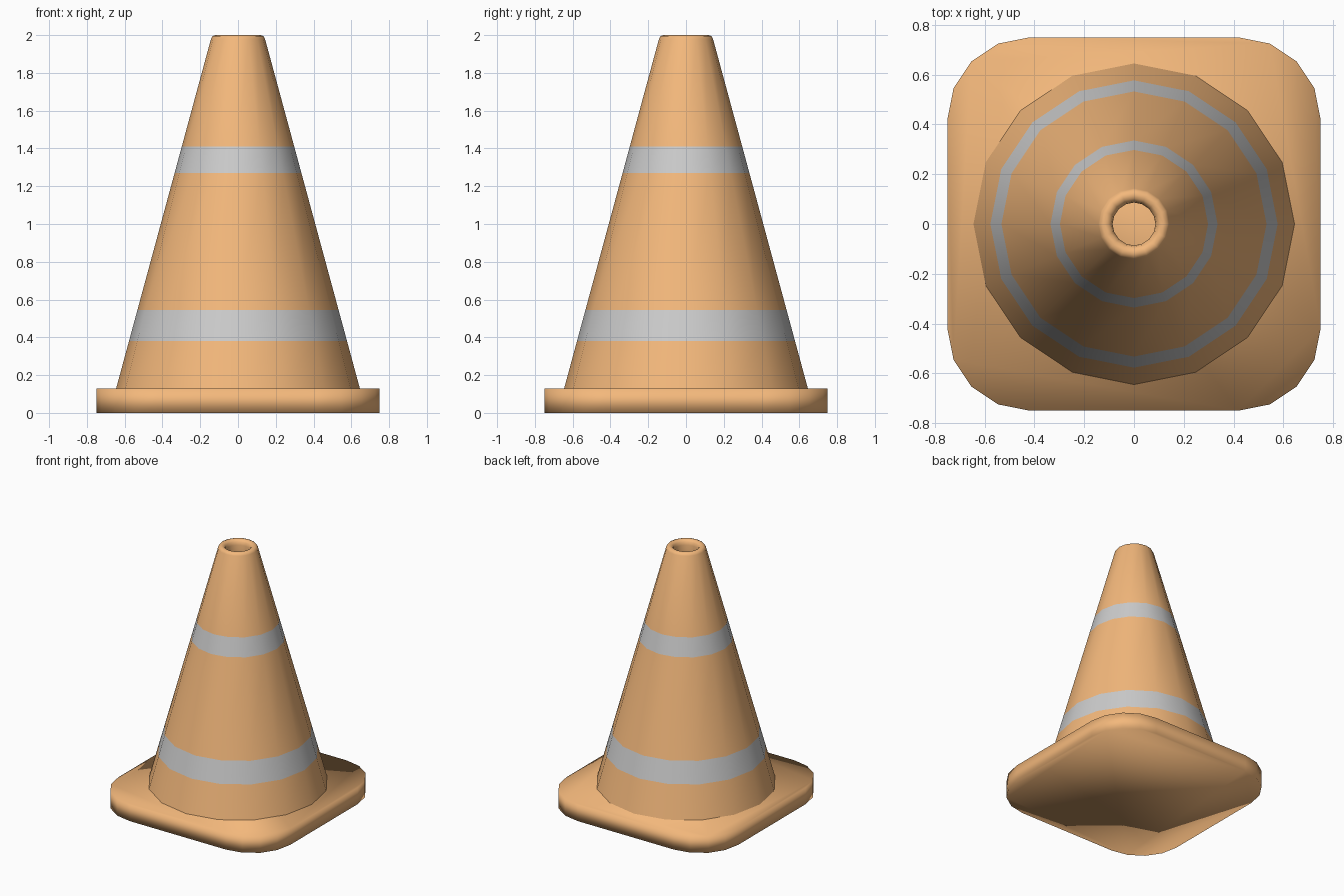
import bpy, bmesh, math

if "Cube" in bpy.data.objects:
    bpy.data.objects.remove(bpy.data.objects["Cube"])

def material(name, rgb):
    m = bpy.data.materials.new(name)
    m.diffuse_color = (*rgb, 1)
    m.use_nodes = True
    m.node_tree.nodes["Principled BSDF"].inputs["Base Color"].default_value = m.diffuse_color
    return m

orange = material("orange", (0.9, 0.48, 0.2))
white = material("reflective_white", (0.8, 0.8, 0.8))

def make_object(name, bm, mats):
    bmesh.ops.recalc_face_normals(bm, faces=bm.faces)
    for f in bm.faces:
        f.smooth = True
    me = bpy.data.meshes.new(name)
    bm.to_mesh(me)
    bm.free()
    for m in mats:
        me.materials.append(m)
    ob = bpy.data.objects.new(name, me)
    bpy.context.collection.objects.link(ob)
    return ob

# Base slab: square with rounded corners
H, CORNER, RAD, SEG = 0.13, 0.42, 0.33, 4
bm = bmesh.new()
outline = []
for q in range(4):
    mid = math.radians(45 + 90 * q)
    cx, cy = (math.copysign(CORNER, f(mid)) for f in (math.cos, math.sin))
    for i in range(SEG + 1):
        a = math.radians(90 * q + 90 * i / SEG)
        outline.append(bm.verts.new((cx + RAD * math.cos(a), cy + RAD * math.sin(a), 0)))
bottom = bm.faces.new(outline)
top = bmesh.ops.extrude_face_region(bm, geom=[bottom], use_keep_orig=True)
bmesh.ops.translate(bm, vec=(0, 0, H), verts=[v for v in top["geom"] if isinstance(v, bmesh.types.BMVert)])
make_object("base", bm, [orange])

# Cone body: 16-sided shell with two stripes and a lip rolled into the top hole
SIDES = 16
def cone_radius(z):
    return 0.645 - (z - 0.13) * (0.645 - 0.143) / (1.98 - 0.13)

profile = [(cone_radius(z), z) for z in (0.13, 0.38, 0.545, 1.27, 1.41, 1.98)]
profile += [(0.135, 1.994), (0.12, 2.0), (0.104, 1.997), (0.091, 1.984), (0.086, 1.96), (0.086, 1.9)]
stripes = (1, 3)
bm = bmesh.new()
rings = []
for r, z in profile:
    rings.append([bm.verts.new((r * math.cos(2 * math.pi * i / SIDES),
                                r * math.sin(2 * math.pi * i / SIDES), z)) for i in range(SIDES)])
for k in range(len(rings) - 1):
    a, b = rings[k], rings[k + 1]
    for i in range(SIDES):
        j = (i + 1) % SIDES
        f = bm.faces.new((a[i], a[j], b[j], b[i]))
        f.material_index = 1 if k in stripes else 0
make_object("cone", bm, [orange, white])
